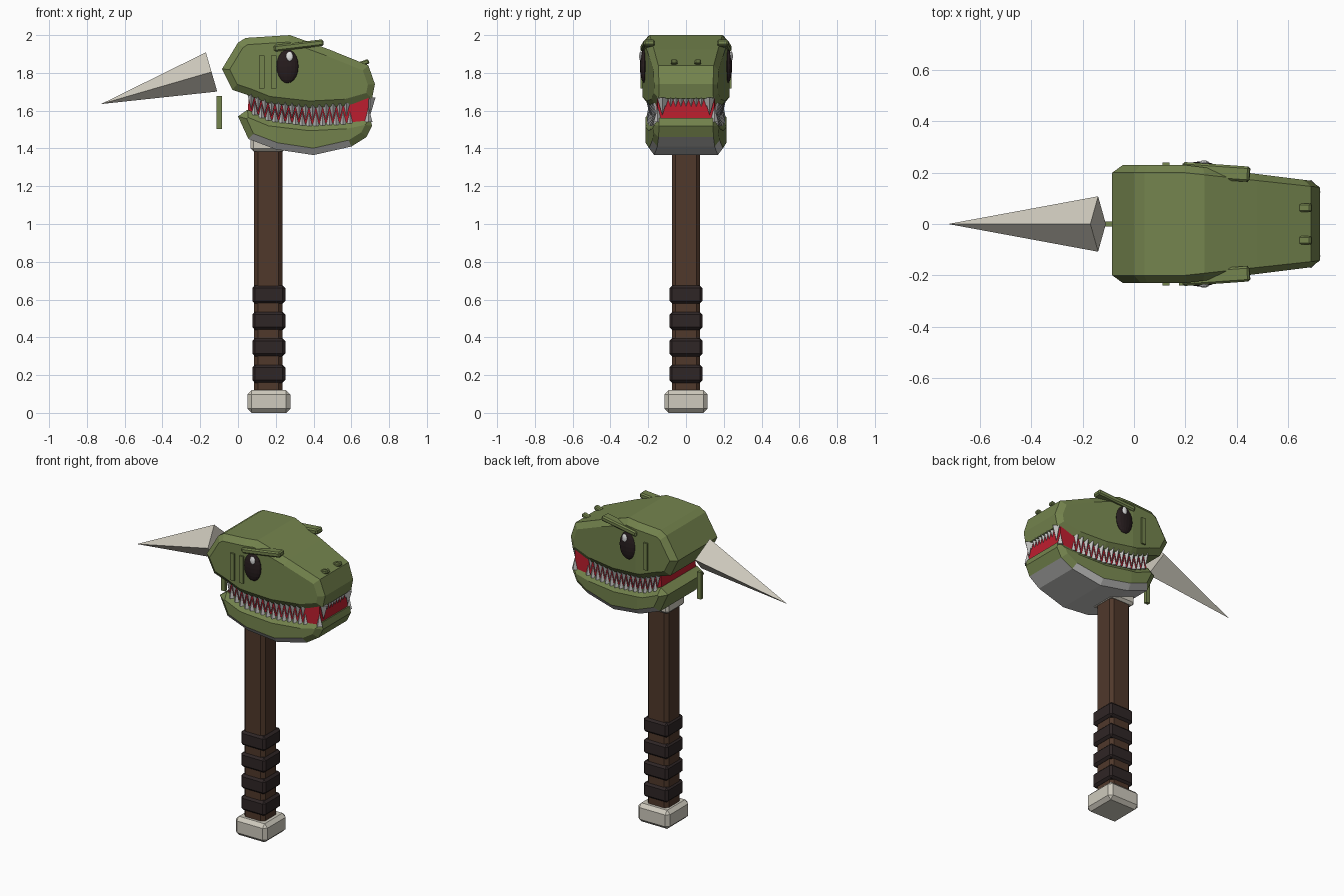
import bpy, bmesh, math
from mathutils import Matrix, Vector

if "Cube" in bpy.data.objects:
    bpy.data.objects.remove(bpy.data.objects["Cube"])


def material(name, r, g, b):
    m = bpy.data.materials.new(name)
    m.use_nodes = True
    m.diffuse_color = (r, g, b, 1)
    m.node_tree.nodes["Principled BSDF"].inputs["Base Color"].default_value = (r, g, b, 1)
    return m


GREEN = material("olive green", .175, .23, .075)
BONE = material("bone", .62, .59, .51)
GREY = material("pale grey", .52, .52, .51)
RED = material("mouth red", .52, .013, .028)
WOOD = material("brown wood", .08, .04, .024)
WRAP = material("dark wrap", .028, .019, .019)
DARK = material("eye black", .02, .012, .013)
WHITE = material("eye white", .8, .8, .8)


def finish(bm, name, *mats):
    bmesh.ops.recalc_face_normals(bm, faces=bm.faces[:])
    me = bpy.data.meshes.new(name)
    bm.to_mesh(me)
    bm.free()
    for m in mats:
        me.materials.append(m)
    ob = bpy.data.objects.new(name, me)
    bpy.context.collection.objects.link(ob)
    return ob


def box(name, centre, size, mat, bevel=0.0, tilt=0.0, turn=0.0):
    bm = bmesh.new()
    bmesh.ops.create_cube(bm, size=1, matrix=Matrix.Diagonal((*size, 1)))
    if bevel:
        bmesh.ops.bevel(bm, geom=bm.edges[:], offset=bevel, segments=1, affect='EDGES')
    bm.transform(Matrix.Translation(centre) @ Matrix.Rotation(turn, 4, 'Z')
                 @ Matrix.Rotation(tilt, 4, 'Y'))
    return finish(bm, name, mat)


def half_width(x, back, front):
    """Constant at the rear of the head, narrowing towards the snout."""
    return back + (front - back) * max(0, (x - .2) / .52)


def slab(outline, back, front, chamfer):
    """Side profile extruded across y, chamfered at its rims and tapered."""
    bm = bmesh.new()
    a = back - chamfer
    face = bm.faces.new([bm.verts.new((x, -a, z)) for x, z in outline])
    out = bmesh.ops.extrude_face_region(bm, geom=[face])["geom"]
    for v in out:
        if isinstance(v, bmesh.types.BMVert):
            v.co.y = a
    bmesh.ops.recalc_face_normals(bm, faces=bm.faces[:])
    if chamfer:
        sides = [f for f in bm.faces if abs(f.normal.y) > .9]
        bmesh.ops.inset_individual(bm, faces=sides, thickness=chamfer * 1.2,
                                   depth=chamfer, use_even_offset=True)
    bmesh.ops.bisect_plane(bm, geom=bm.verts[:] + bm.edges[:] + bm.faces[:],
                           plane_co=(.2, 0, 0), plane_no=(1, 0, 0))
    for v in bm.verts:
        v.co.y *= half_width(v.co.x, back, front) / back
    return bm


# Mouth edges, from the back of the mouth to the snout
upper_lip = [(.06, 1.68), (.16, 1.64), (.38, 1.615), (.57, 1.625), (.71, 1.665)]
lower_lip = [(.05, 1.605), (.17, 1.555), (.38, 1.53), (.57, 1.54), (.7, 1.56)]


def lip_z(lip, x):
    for (x0, z0), (x1, z1) in zip(lip, lip[1:]):
        if x <= x1:
            break
    return z0 + (z1 - z0) * (x - x0) / (x1 - x0)


# Upper head
head = [(-.03, 1.71), (-.085, 1.82), (0, 1.96), (.04, 1.985), (.275, 2.0),
        (.48, 1.925), (.69, 1.84), (.725, 1.74)] + upper_lip[::-1]
finish(slab(head, .23, .165, .03), "upper_head", GREEN)

# Lower jaw with a pale underside
jaw = [(0, 1.57), (.055, 1.45), (.2, 1.395), (.4, 1.365), (.6, 1.41),
       (.68, 1.46), (.71, 1.52)] + lower_lip[::-1]
ob = finish(slab(jaw, .215, .165, .03), "lower_jaw", GREEN, GREY)
for p in ob.data.polygons:
    p.material_index = int(p.normal.z < -.5)

# Red mouth lining between the lips
mouth = [(min(x, .69), z + .02) for x, z in upper_lip]
mouth += [(min(x, .69), z - .02) for x, z in lower_lip[::-1]]
finish(slab(mouth, .175, .15, 0), "mouth_lining", RED)


def tooth(bm, x, y, z, radius, height):
    """Four-sided spike starting at z; negative height points down."""
    flip = Matrix.Rotation(math.pi if height < 0 else 0, 4, 'X')
    bmesh.ops.create_cone(bm, cap_ends=True, segments=4, radius1=radius, radius2=0,
                          depth=abs(height),
                          matrix=Matrix.Translation((x, y, z + height / 2)) @ flip)


# Tooth rows
top, bottom = bmesh.new(), bmesh.new()
for side in (-1, 1):
    for i in range(15):
        x = .07 + i * .036
        y = side * (half_width(x, .215, .165) - .025)
        tooth(top, x, y, lip_z(upper_lip, x) + .015, .021, -.085)
        tooth(bottom, x + .018, y, lip_z(lower_lip, x + .018) - .012, .018, .075)
    tooth(top, .7, side * .125, 1.67, .028, -.095)
    tooth(bottom, .69, side * .15, 1.54, .022, .08)
for i in range(9):
    tooth(top, .695, (i - 4) * .027, 1.67, .017, -.05)
finish(top, "upper_teeth", GREY)
finish(bottom, "lower_teeth", GREY)

# Eyes, brows, nostrils and cheek ridges
for side, label in ((-1, "right"), (1, "left")):
    for part, pos, size, mat in (
            ("eye", (.26, .22, 1.835), (.06, .024, .09), DARK),
            ("eye_glint", (.273, .24, 1.888), (.018, .008, .026), WHITE)):
        bm = bmesh.new()
        bmesh.ops.create_uvsphere(bm, u_segments=16, v_segments=10, radius=1)
        bm.transform(Matrix.Translation((pos[0], side * pos[1], pos[2]))
                     @ Matrix.Diagonal((*size, 1)))
        finish(bm, f"{label}_{part}", mat)
    box(f"{label}_brow", (.32, side * .203, 1.945), (.265, .06, .034), GREEN, .008,
        tilt=-.12, turn=side * -.07)
    box(f"{label}_nostril", (.667, side * .063, 1.853), (.055, .034, .025), GREEN, .006,
        tilt=-.35)
    box(f"{label}_cheek_ridge", (.125, side * .23, 1.805), (.028, .02, .175), GREEN)
box("second_cheek_ridge", (.19, -.23, 1.805), (.028, .02, .175), GREEN)
box("rear_ridge", (-.1, 0, 1.59), (.028, .02, .175), GREEN)

# Rear horn
base, tip = Vector((-.14, 0, 1.805)), Vector((-.725, 0, 1.635))
axis = tip - base
bm = bmesh.new()
bmesh.ops.create_cone(bm, cap_ends=True, segments=4, radius1=.108, radius2=0,
                      depth=axis.length)
bm.transform(Matrix.Translation((base + tip) / 2)
             @ Matrix.Rotation(math.atan2(axis.x, axis.z), 4, 'Y'))
finish(bm, "rear_horn", BONE)

# Handle, collar, grip wraps and pommel
box("handle", (.16, 0, .77), (.15, .15, 1.4), WOOD, .02)
box("collar", (.16, 0, 1.425), (.185, .185, .08), BONE, .015)
for i in range(4):
    box(f"grip_wrap_{i + 1}", (.163, 0, .207 + i * .14), (.175, .175, .095), WRAP, .014)
box("pommel", (.163, 0, .06), (.228, .228, .12), BONE, .022)
